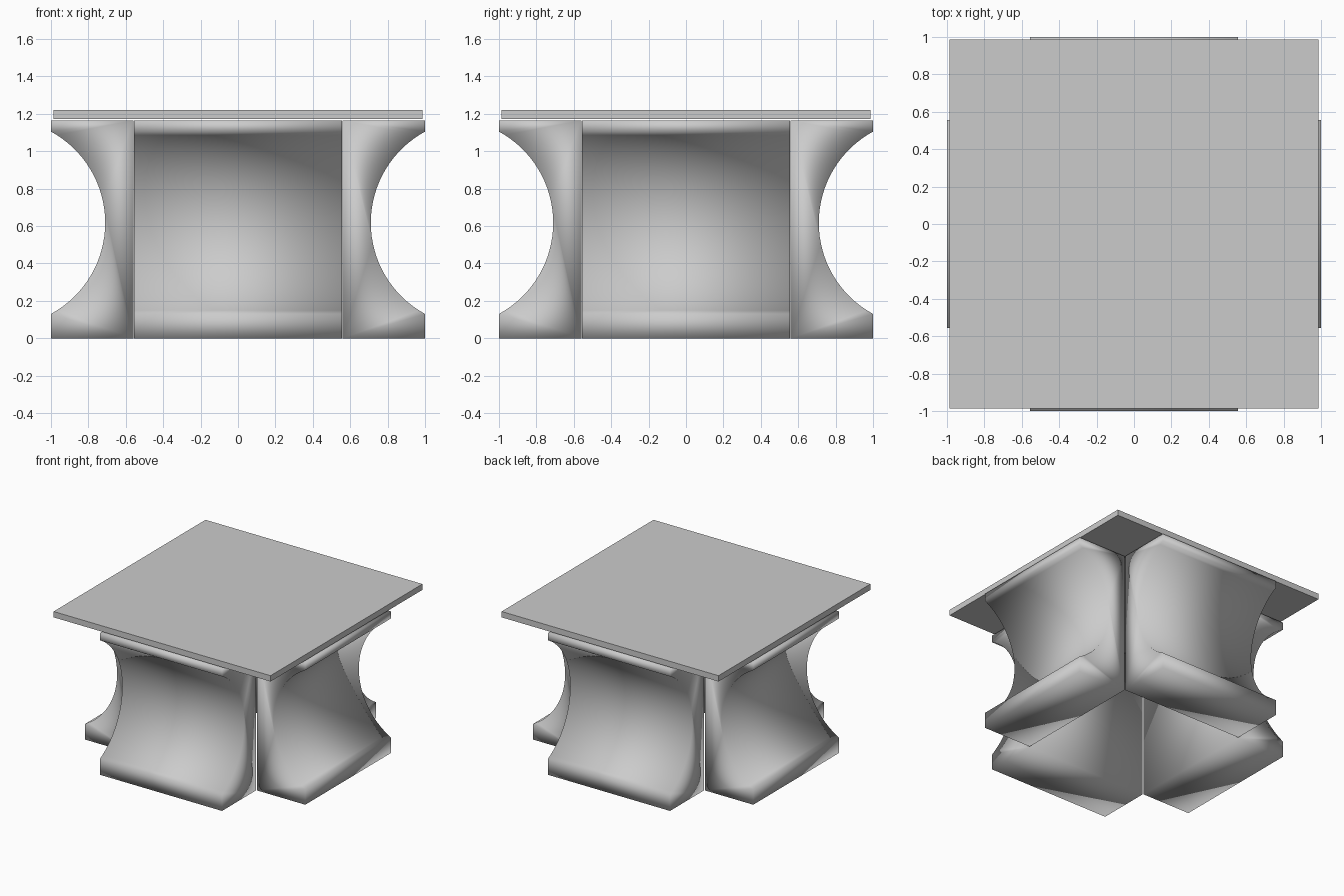
import bpy, bmesh, math

if "Cube" in bpy.data.objects:
    bpy.data.objects.remove(bpy.data.objects["Cube"])

INNER, OUTER, HALF_W = 0.56, 1.0, 0.555
TOP, LIP_LO, LIP_HI = 1.165, 0.13, 1.105
WAIST = 0.71


def leg_profile(steps=32):
    """Side outline: flat back, lips at top and bottom, circular scoop between."""
    half = (LIP_HI - LIP_LO) / 2
    mid = (LIP_HI + LIP_LO) / 2
    sag = OUTER - WAIST
    r = (half ** 2 + sag ** 2) / (2 * sag)
    cx = WAIST + r
    a = math.asin(half / r)
    pts = [(INNER, 0.0), (OUTER, 0.0)]
    for i in range(steps + 1):
        t = -a + 2 * a * i / steps
        pts.append((cx - r * math.cos(t), mid + r * math.sin(t)))
    return pts + [(OUTER, TOP), (INNER, TOP)]


def make_leg(name, angle):
    bm = bmesh.new()
    face = bm.faces.new([bm.verts.new((x, -HALF_W, z)) for x, z in leg_profile()])
    ext = bmesh.ops.extrude_face_region(bm, geom=[face])
    moved = [v for v in ext["geom"] if isinstance(v, bmesh.types.BMVert)]
    bmesh.ops.translate(bm, verts=moved, vec=(0, 2 * HALF_W, 0))
    bmesh.ops.recalc_face_normals(bm, faces=bm.faces)
    for f in bm.faces:
        f.smooth = True
    mesh = bpy.data.meshes.new(name)
    bm.to_mesh(mesh)
    bm.free()
    obj = bpy.data.objects.new(name, mesh)
    obj.rotation_euler.z = angle
    bpy.context.collection.objects.link(obj)


# Four scooped legs around a hollow square centre
for i, side in enumerate(("right", "back", "left", "front")):
    make_leg(side + "_leg", i * math.pi / 2)

# Thin square table top
bpy.ops.mesh.primitive_cube_add(size=1, location=(0, 0, 1.197))
top = bpy.context.object
top.name = "table_top"
top.scale = (1.972, 1.972, 0.048)
